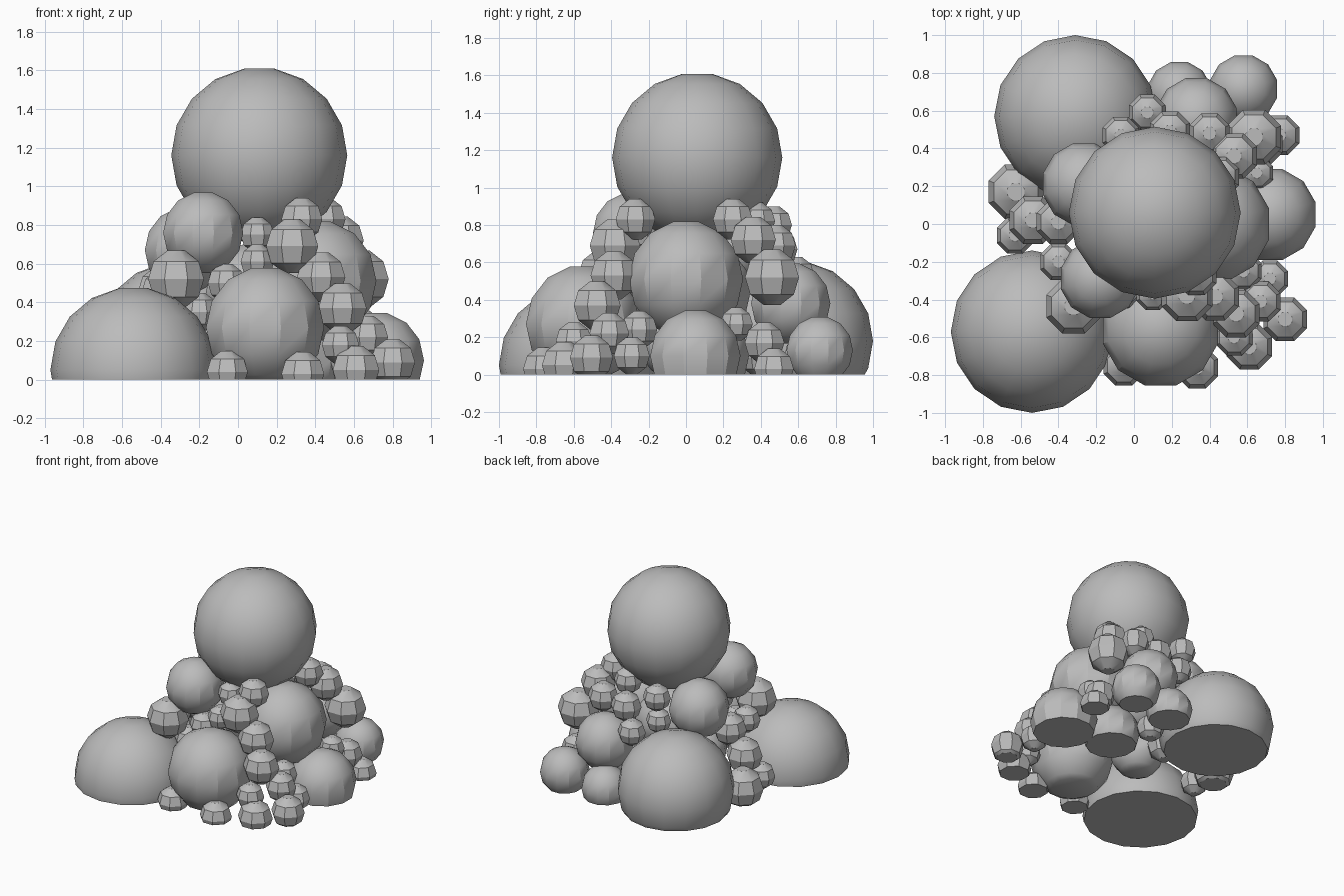
import bpy, bmesh, math

if "Cube" in bpy.data.objects:
    bpy.data.objects.remove(bpy.data.objects["Cube"])

grey = bpy.data.materials.new("stone_grey")
grey.use_nodes = True
grey.diffuse_color = (0.5, 0.5, 0.5, 1)
grey.node_tree.nodes["Principled BSDF"].inputs["Base Color"].default_value = (0.5, 0.5, 0.5, 1)


def ball(name, x, y, z, r, sides, turn):
    """Flat-capped ball of stacked rings, sliced flat where it meets the ground."""
    rings = sides // 2 + 1
    bm = bmesh.new()
    loops = []
    for i in range(rings):
        lat = math.pi * ((i + 0.5) / rings - 0.5)
        loop = []
        for j in range(sides):
            a = math.tau * (j + turn) / sides
            loop.append(bm.verts.new((x + r * math.cos(lat) * math.cos(a),
                                      y + r * math.cos(lat) * math.sin(a),
                                      z + r * math.sin(lat))))
        loops.append(loop)
    for low, high in zip(loops, loops[1:]):
        for j in range(sides):
            k = (j + 1) % sides
            bm.faces.new((low[j], low[k], high[k], high[j]))
    bm.faces.new(loops[-1])
    bm.faces.new(loops[0][::-1])

    # Ground cut
    if min(v.co.z for v in bm.verts) < 0:
        cut = bmesh.ops.bisect_plane(bm, geom=bm.verts[:] + bm.edges[:] + bm.faces[:],
                                     plane_co=(0, 0, 0), plane_no=(0, 0, 1), clear_inner=True)
        rim = [e for e in cut["geom_cut"] if isinstance(e, bmesh.types.BMEdge)]
        bmesh.ops.contextual_create(bm, geom=rim)
    bmesh.ops.recalc_face_normals(bm, faces=bm.faces[:])

    mesh = bpy.data.meshes.new(name)
    bm.to_mesh(mesh)
    bm.free()
    mesh.materials.append(grey)
    obj = bpy.data.objects.new(name, mesh)
    bpy.context.collection.objects.link(obj)
    bpy.ops.object.select_all(action='DESELECT')
    obj.select_set(True)
    bpy.context.view_layer.objects.active = obj
    bpy.ops.object.shade_smooth_by_angle(angle=math.radians(28))


# Large boulders
ball("top_boulder", .11, .06, 1.16, .455, 16, 0)
ball("front_boulder", -.54, -.57, .05, .43, 16, 0)
ball("back_boulder", -.31, .57, .18, .43, 16, 0)

# Medium stones
medium = {
    "front_stone": (.14, -.55, .27, .31),
    "side_stone": (.41, 0, .51, .31),
    "low_side_stone": (.72, .05, .10, .245),
    "upper_front_stone": (-.18, -.29, .76, .21),
    "upper_back_stone": (-.265, .21, .67, .22),
    "mid_back_stone": (.33, .56, .38, .215),
    "low_back_stone": (.58, .715, .13, .18),
    "low_back_stone_inner": (.24, .69, .08, .17),
    "core_stone": (.33, .13, .10, .21),
    "core_stone_upper": (.08, .1, .45, .25),
    "core_stone_low": (-.08, -.06, .18, .2),
}
for name, (x, y, z, r) in medium.items():
    ball(name, x, y, z, r * 1.02, 12, .5)

# Pebbles, one cluster per side of the pile
front_pebbles = [
    (-.32, -.435, .52, .15), (.33, -.27, .83, .11), (.28, -.38, .69, .14),
    (.43, -.385, .53, .13), (.54, -.475, .37, .13), (.67, -.41, .22, .11),
    (.72, -.29, .10, .1), (.8, -.505, .09, .12), (.61, -.65, .05, .125),
    (.335, -.76, .03, .115), (-.055, -.75, .04, .11), (.53, -.6, .18, .1),
    (.58, -.25, .24, .1), (.1, -.24, .75, .09), (.1, -.37, .61, .09),
    (-.06, -.35, .5, .1), (-.2, -.34, .35, .1),
]
left_pebbles = [
    (-.625, .17, .11, .15), (-.535, .02, .29, .13), (-.4, .01, .46, .12),
    (-.63, -.06, .12, .1), (-.4, -.2, .46, .1), (-.11, .21, .12, .12),
]
back_pebbles = [
    (.77, .47, .03, .11), (.635, .46, .52, .15), (.53, .36, .72, .125),
    (.45, .25, .83, .11), (.4, .48, .69, .11), (.25, .38, .82, .1),
    (.19, .49, .67, .11), (-.07, .47, .8, .1), (.07, .59, .53, .1),
    (-.05, .42, .59, .09), (.68, .42, .17, .11), (.65, .27, .27, .09),
    (.17, .39, .09, .1),
]
for side, pebbles in (("front", front_pebbles), ("left", left_pebbles), ("back", back_pebbles)):
    for n, (x, y, z, r) in enumerate(pebbles, 1):
        ball(f"{side}_pebble_{n}", x, y, z, r * 1.04, 8, .5)
